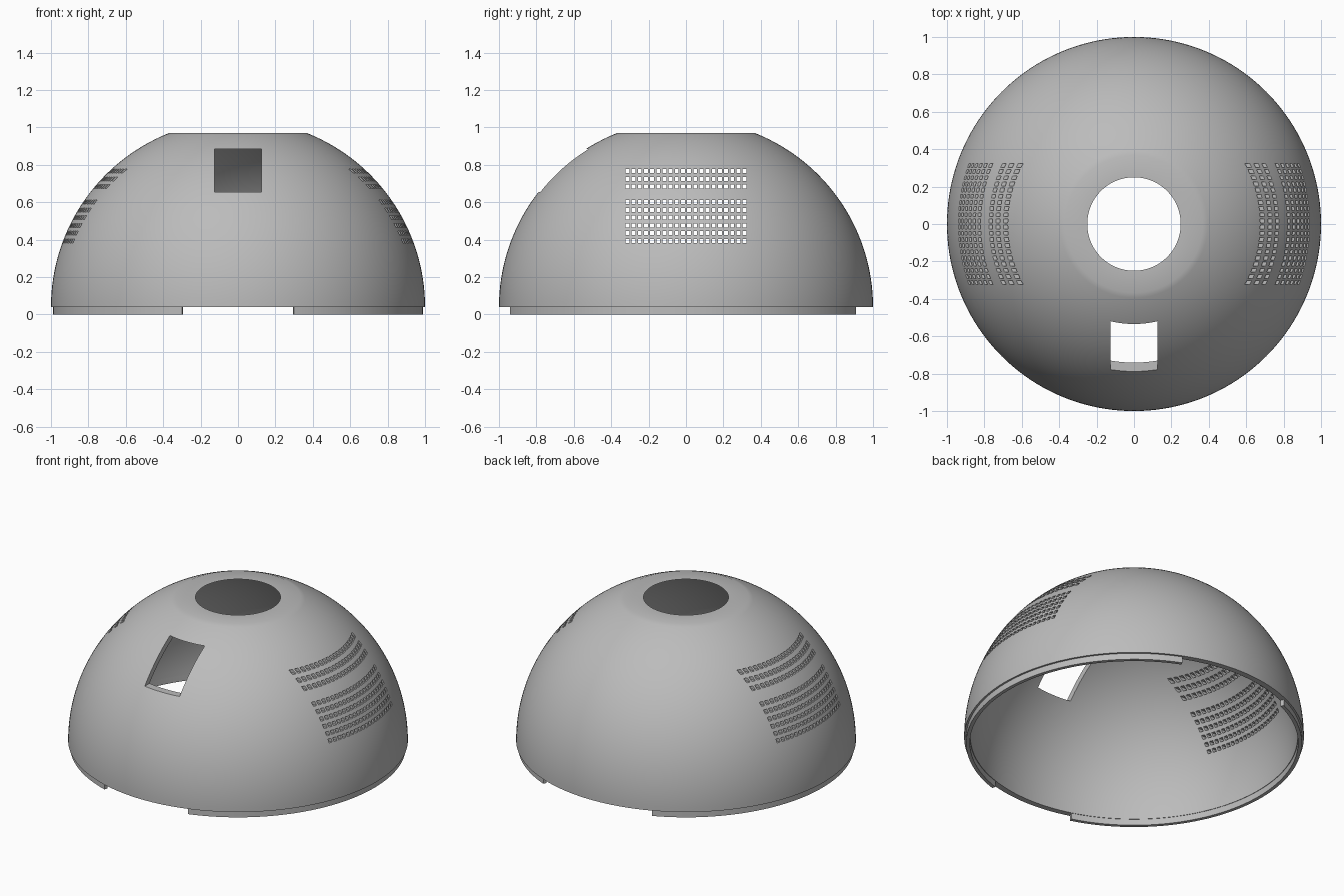
import bpy, bmesh
from math import sin, cos, asin, sqrt, radians, pi

cube = bpy.data.objects.get("Cube")
if cube:
    bpy.data.objects.remove(cube, do_unlink=True)

RIM, TOP, OUTER, INNER = 0.04, 0.97, 1.0, 0.963
LIP_OUT, LIP_IN = 0.988, 0.966

grey = bpy.data.materials.new("neutral grey")
grey.use_nodes = True
colour = (0.5, 0.5, 0.5, 1)
grey.diffuse_color = colour
grey.node_tree.nodes["Principled BSDF"].inputs["Base Color"].default_value = colour


def finish(name, bm):
    bmesh.ops.recalc_face_normals(bm, faces=bm.faces)
    mesh = bpy.data.meshes.new(name)
    bm.to_mesh(mesh)
    bm.free()
    mesh.materials.append(grey)
    obj = bpy.data.objects.new(name, mesh)
    bpy.context.collection.objects.link(obj)
    return obj


def smooth(obj):
    bpy.ops.object.select_all(action='DESELECT')
    obj.select_set(True)
    bpy.context.view_layer.objects.active = obj
    bpy.ops.object.shade_smooth_by_angle(angle=radians(30))


def lathe(name, profile, start, end, steps):
    """Sweep a closed (radius, z) profile about z; caps the ends of an open sweep."""
    bm = bmesh.new()
    full = end - start > 2 * pi - 0.001
    rings = []
    for i in range(steps if full else steps + 1):
        a = start + (end - start) * i / steps
        rings.append([bm.verts.new((r * cos(a), r * sin(a), z)) for r, z in profile])
    n = len(profile)
    for i in range(steps):
        p, q = rings[i], rings[(i + 1) % len(rings)]
        for j in range(n):
            k = (j + 1) % n
            bm.faces.new((p[j], q[j], q[k], p[k]))
    if not full:
        bm.faces.new(rings[0])
        bm.faces.new(rings[-1])
    return finish(name, bm)


def arc(radius, steps=40):
    """Sphere profile from the rim up to the flat top."""
    last = asin((TOP - RIM) / radius)
    return [(radius * cos(last * i / steps), RIM + radius * sin(last * i / steps))
            for i in range(steps + 1)]


def add_box(bm, centre, size):
    verts = bmesh.ops.create_cube(bm, size=1)["verts"]
    bmesh.ops.scale(bm, vec=size, verts=verts)
    bmesh.ops.translate(bm, vec=centre, verts=verts)


# Hollow dome, sliced flat on top so the hollow opens as a round hole
dome = lathe("dome_shell", arc(OUTER) + arc(INNER)[::-1], 0, 2 * pi, 160)

# Cutters: the front window and the vent grid passing through both sides
bm = bmesh.new()
add_box(bm, (0, -0.7, 0.77), (0.25, 0.8, 0.23))
COLUMNS, ROWS, SPAN = 20, 10, 0.626
for row in range(ROWS):
    if row == 6:                      # solid band between the two vent groups
        continue
    for col in range(COLUMNS):
        y = SPAN * (col / (COLUMNS - 1) - 0.5)
        add_box(bm, (0, y, 0.393 + 0.0415 * row), (2.2, 0.021, 0.022))
cutter = finish("opening_cutter", bm)
cutter.hide_render = True

cut = dome.modifiers.new("openings", 'BOOLEAN')
cut.operation = 'DIFFERENCE'
cut.solver = 'EXACT'
cut.object = cutter
bpy.context.view_layer.objects.active = dome
bpy.ops.object.modifier_apply(modifier=cut.name)
bpy.data.objects.remove(cutter, do_unlink=True)
smooth(dome)

# Locating lip below the rim, in two arcs with gaps at front and back
lip = [(LIP_IN, 0), (LIP_OUT, 0), (LIP_OUT, RIM), (LIP_IN, RIM)]
front = -pi / 2 + asin(0.3 / LIP_OUT)
back = pi / 2 - asin(0.39 / LIP_OUT)
smooth(lathe("left_rim_lip", lip, front, back, 64))
smooth(lathe("right_rim_lip", lip, pi - back, pi - front, 64))
